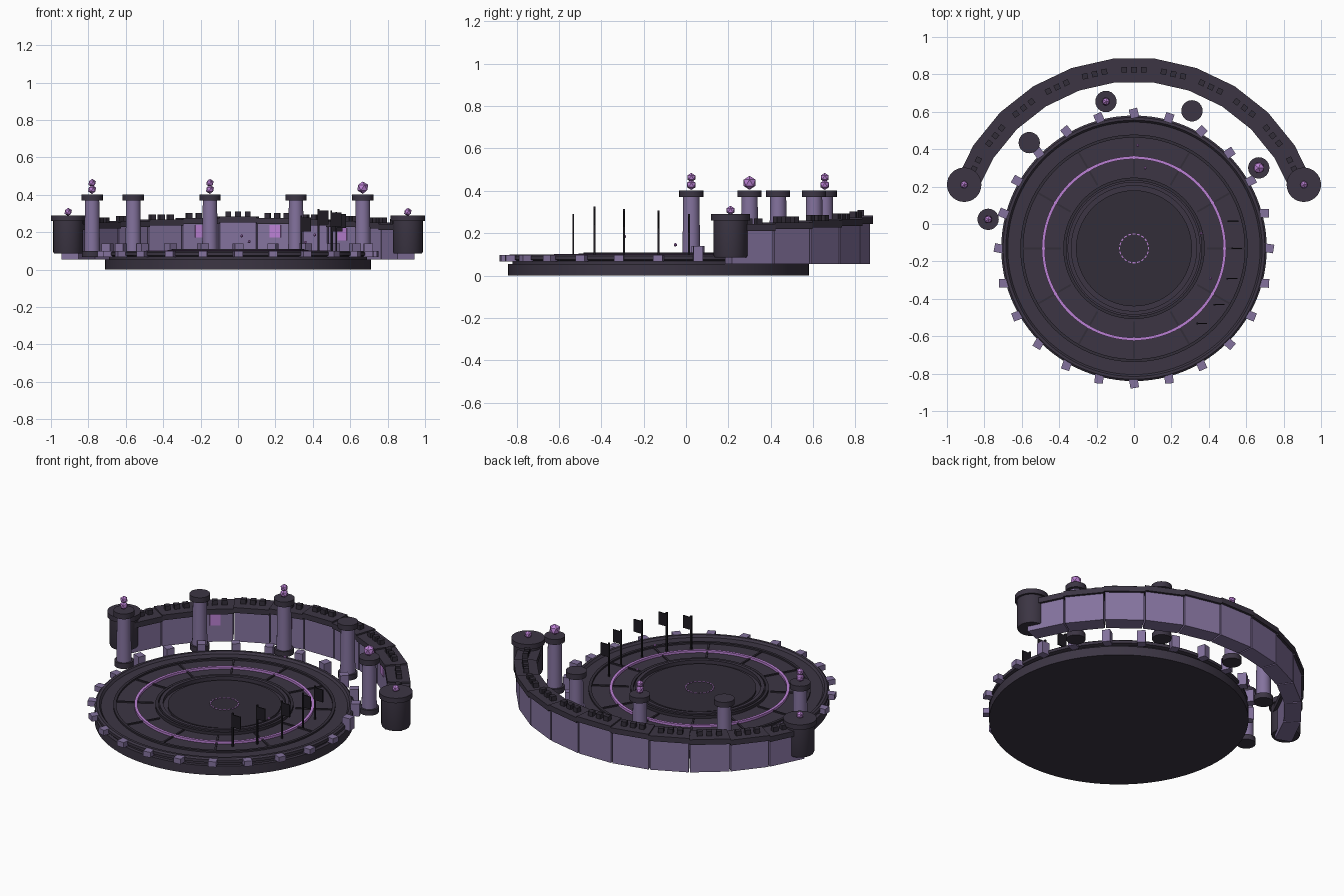
import bpy, bmesh, math, random
from math import sin, cos, radians, pi
from mathutils import Matrix, Vector

random.seed(4)
if "Cube" in bpy.data.objects:
    bpy.data.objects.remove(bpy.data.objects["Cube"])

CY = -0.13  # arena centre on y


def material(name, rgb):
    m = bpy.data.materials.new(name)
    m.use_nodes = True
    m.diffuse_color = (*rgb, 1)
    m.node_tree.nodes["Principled BSDF"].inputs["Base Color"].default_value = (*rgb, 1)
    return m


DARK = material("dark stone", (0.045, 0.036, 0.057))
DEEP = material("deep stone", (0.032, 0.026, 0.040))
PURPLE = material("purple stone", (0.23, 0.17, 0.34))
GLOW = material("glowing violet", (0.50, 0.22, 0.66))
BLACK = material("black metal", (0.013, 0.011, 0.016))


def finish(name, bm, mat, smooth=False):
    bmesh.ops.recalc_face_normals(bm, faces=bm.faces)
    mesh = bpy.data.meshes.new(name)
    bm.to_mesh(mesh)
    bm.free()
    mesh.materials.append(mat)
    ob = bpy.data.objects.new(name, mesh)
    bpy.context.collection.objects.link(ob)
    if smooth:
        bpy.ops.object.select_all(action='DESELECT')
        ob.select_set(True)
        bpy.context.view_layer.objects.active = ob
        bpy.ops.object.shade_smooth_by_angle(angle=radians(35))
    return ob


def lathe(name, profile, mat, x=0, y=CY, sides=96):
    """Spin an (r, z) profile round a vertical axis; both ends lie on the axis."""
    bm = bmesh.new()
    vs = [bm.verts.new((r, 0, z)) for r, z in profile]
    es = [bm.edges.new(p) for p in zip(vs, vs[1:])]
    bmesh.ops.spin(bm, geom=vs + es, axis=(0, 0, 1), cent=(0, 0, 0),
                   angle=2 * pi, steps=sides)
    bmesh.ops.remove_doubles(bm, verts=bm.verts, dist=0.0001)
    bmesh.ops.translate(bm, verts=bm.verts, vec=(x, y, 0))
    return finish(name, bm, mat, True)


def hoop(name, r, half, z0, z1, mat):
    """Flat-topped ring."""
    bm = bmesh.new()
    pts = [(r - half, z0), (r - half, z1), (r + half, z1), (r + half, z0)]
    vs = [bm.verts.new((a, 0, z)) for a, z in pts]
    es = [bm.edges.new((vs[i], vs[(i + 1) % 4])) for i in range(4)]
    bmesh.ops.spin(bm, geom=vs + es, axis=(0, 0, 1), cent=(0, 0, 0),
                   angle=2 * pi, steps=96)
    bmesh.ops.remove_doubles(bm, verts=bm.verts, dist=0.0001)
    bmesh.ops.translate(bm, verts=bm.verts, vec=(0, CY, 0))
    return finish(name, bm, mat, True)


def add_box(bm, pos, size, turn=0.0):
    m = (Matrix.Translation(pos) @ Matrix.Rotation(turn, 4, 'Z')
         @ Matrix.Diagonal((*size, 1)))
    bmesh.ops.create_cube(bm, size=1, matrix=m)


def add_sector(bm, r0, r1, a0, a1, z0, z1):
    """Straight-sided block spanning two angles."""
    quad = [(r0, a0), (r1, a0), (r1, a1), (r0, a1)]
    lo, hi = [[bm.verts.new((r * cos(a), CY + r * sin(a), z)) for r, a in quad]
              for z in (z0, z1)]
    bm.faces.new(lo)
    bm.faces.new(hi)
    for i in range(4):
        j = (i + 1) % 4
        bm.faces.new((lo[i], lo[j], hi[j], hi[i]))


def polar(r, a, z):
    return Vector((r * cos(a), CY + r * sin(a), z))


def gem(name, x, y, z, r):
    bm = bmesh.new()
    bmesh.ops.create_icosphere(bm, subdivisions=1, radius=r,
                               matrix=Matrix.Translation((x, y, z)))
    finish(name, bm, GLOW)


# Arena floor
lathe("arena_base", [(0, 0), (0.71, 0), (0.71, 0.055), (0.69, 0.055), (0.69, 0.07),
                     (0.71, 0.075), (0.71, 0.092), (0.70, 0.1), (0.685, 0.1),
                     (0.675, 0.088), (0, 0.088)], DARK)
hoop("outer_floor_ring", 0.60, 0.008, 0.08, 0.098, DEEP)
hoop("glowing_ring", 0.485, 0.008, 0.08, 0.102, GLOW)
hoop("inner_floor_ring", 0.37, 0.008, 0.08, 0.105, DEEP)
hoop("dais_ring", 0.345, 0.01, 0.08, 0.11, DARK)
lathe("central_dais", [(0, 0.08), (0.31, 0.08), (0.31, 0.1), (0, 0.1)], DEEP)

bm = bmesh.new()
for i in range(12):
    a = i * pi / 6
    add_box(bm, polar(0.49, a, 0.088), (0.2, 0.01, 0.014), a)
finish("floor_spokes", bm, DEEP)

bm = bmesh.new()
for i in range(20):
    a = i * pi / 10
    add_box(bm, polar(0.077, a, 0.101), (0.006, 0.015, 0.004), a)
finish("centre_rune_circle", bm, GLOW)

# Rim blocks, taller towards the back wall
bm = bmesh.new()
for i in range(24):
    a = i * pi / 12
    top = 0.14 if 0 < i < 12 else 0.098
    add_box(bm, polar(0.722, a, (0.066 + top) / 2), (0.05, 0.046, top - 0.066),
            a + random.uniform(-0.3, 0.3))
finish("rim_blocks", bm, PURPLE)

# Curved back wall with cap and battlements
SEGS = 11
STEP = radians(140) / SEGS
walls, caps, teeth, windows = [bmesh.new() for _ in range(4)]
for i in range(SEGS):
    mid = radians(20) + (i + 0.5) * STEP
    k = abs(i - SEGS // 2)
    top = 0.283 - 0.008 * k
    gap = 0.004
    add_sector(walls, 0.91, 1.005, mid - STEP / 2 + gap, mid + STEP / 2 - gap, 0.055, top - 0.03)
    add_sector(caps, 0.893, 1.02, mid - STEP / 2, mid + STEP / 2, top - 0.032, top)
    for t in (-1, 0, 1):
        pos = polar(0.955, mid, top + 0.012) + 0.053 * t * Vector((-sin(mid), cos(mid), 0))
        add_box(teeth, pos, (0.03, 0.03, 0.03), mid)
    if k in (1, 3):
        add_box(windows, polar(0.903, mid, 0.205 - 0.008 * (k - 1)), (0.008, 0.06, 0.068), mid)
finish("wall_panels", walls, PURPLE)
finish("wall_cap", caps, DARK)
finish("battlements", teeth, DEEP)
finish("wall_windows", windows, GLOW)

# Slim towers: position and gem style
TOWERS = [(-0.78, 0.025, "stacked"), (-0.56, 0.435, ""), (-0.15, 0.655, "stacked"),
          (0.31, 0.605, ""), (0.667, 0.30, "single")]
for n, (x, y, style) in enumerate(TOWERS, 1):
    lathe(f"tower_shaft_{n}", [(0, 0.09), (0.042, 0.09), (0.038, 0.375), (0, 0.375)],
          PURPLE, x, y, 24)
    lathe(f"tower_foot_{n}", [(0, 0.068), (0.053, 0.068), (0.053, 0.1), (0, 0.1)],
          DARK, x, y, 24)
    lathe(f"tower_cap_{n}", [(0, 0.37), (0.057, 0.37), (0.057, 0.402), (0, 0.402)],
          DARK, x, y, 24)
    if style == "stacked":
        gem(f"tower_gem_low_{n}", x, y, 0.428, 0.024)
        gem(f"tower_gem_high_{n}", x, y, 0.463, 0.022)
    elif style == "single":
        gem(f"tower_gem_{n}", x, y, 0.438, 0.033)

# Stout towers closing the wall ends
for side, x in (("left", 0.908), ("right", -0.908)):
    lathe(f"end_tower_{side}", [(0, 0.085), (0.076, 0.085), (0.08, 0.095), (0.08, 0.26),
                                (0.092, 0.26), (0.092, 0.29), (0, 0.29)], DARK, x, 0.21, 32)
    gem(f"end_tower_gem_{side}", x, 0.21, 0.308, 0.022)

# Row of banners on the left side of the floor
poles, flags = bmesh.new(), bmesh.new()
for deg, top in ((-50, 0.29), (-35, 0.325), (-18, 0.315), (0, 0.308), (16, 0.29)):
    p = polar(0.525, radians(deg), 0)
    add_box(poles, p + Vector((0, 0, (0.08 + top) / 2)), (0.009, 0.009, top - 0.08))
    add_box(flags, p + Vector((0.028, 0, top - 0.048)), (0.05, 0.006, 0.075))
finish("banner_poles", poles, BLACK)
finish("banner_flags", flags, BLACK)

# Drifting sparks
for n, (x, y, z) in enumerate([(0.02, 0.42, 0.18), (0.06, 0.3, 0.15),
                               (0.36, -0.05, 0.145), (0.41, -0.29, 0.185)], 1):
    gem(f"spark_{n}", x, y, z, 0.009)
